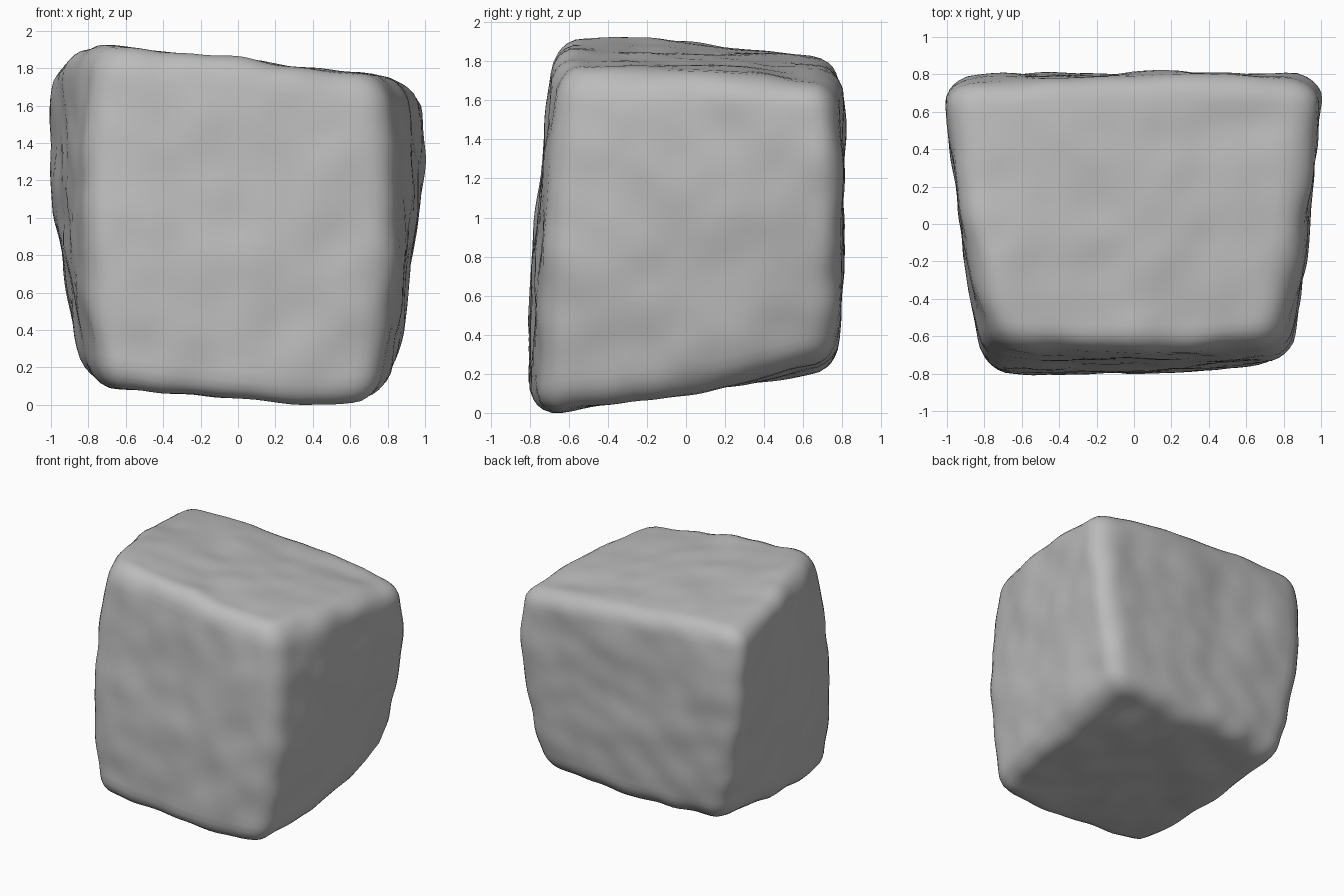
import bpy
import bmesh
from mathutils import Vector, noise

old = bpy.data.objects.get("Cube")
if old:
    bpy.data.objects.remove(old, do_unlink=True)

# Leaning block corners: -x/+x, front/back, bottom/top
CORNERS = {
    (-1, -1, -1): (-0.75, -0.83, 0.03), (1, -1, -1): (0.76, -0.75, -0.08),
    (-1, 1, -1): (-0.84, 0.75, 0.17), (1, 1, -1): (0.82, 0.77, 0.22),
    (-1, -1, 1): (-0.76, -0.66, 1.91), (1, -1, 1): (0.80, -0.66, 1.71),
    (-1, 1, 1): (-1.03, 0.77, 1.80), (1, 1, 1): (1.01, 0.78, 1.65),
}
ROUND = 0.16
TRIM = 0.05


def rounded(p):
    """Pull a point of the unit cube onto a cube with rounded edges and worn corners."""
    limit = 1 - ROUND
    core = Vector([max(-limit, min(limit, c)) for c in p])
    q = core + (p - core).normalized() * ROUND
    return q * (1 - TRIM * (q.x * q.y * q.z) ** 2)


def place(p):
    """Blend the eight corners, with the faces bowed outward."""
    out = Vector()
    for sign, corner in CORNERS.items():
        weight = 1.0
        for s, c in zip(sign, p):
            weight *= (1 + s * c) / 2
        out += weight * Vector(corner)
    bow = Vector([1 - c * c for c in p])
    out.x += p.x * (0.06 * bow.z + 0.02 * bow.y)
    out.y += p.y * (0.02 * bow.z + 0.02 * bow.x)
    out.z += p.z * (0.01 * bow.x + 0.01 * bow.y)
    return out


def roughness(p):
    """Broad dents plus smaller chips, as a distance along the normal."""
    dents = noise.noise(p * 2.2 + Vector((4, 1, 7)))
    chips = noise.noise(p * 4.7 + Vector((2, 9, 3)))
    return 0.02 * dents + 0.015 * chips


# Rough stone block
bm = bmesh.new()
bmesh.ops.create_cube(bm, size=2)
bmesh.ops.subdivide_edges(bm, edges=bm.edges[:], cuts=31, use_grid_fill=True)
for v in bm.verts:
    v.co = place(rounded(v.co))
bm.normal_update()
offsets = [(v, v.normal * roughness(v.co)) for v in bm.verts]
for v, offset in offsets:
    v.co += offset

# Rest the block on the ground
ground = min(v.co.z for v in bm.verts)
bmesh.ops.translate(bm, verts=bm.verts[:], vec=(0, 0, -ground))
for f in bm.faces:
    f.smooth = True

mesh = bpy.data.meshes.new("stone_block")
bm.to_mesh(mesh)
bm.free()
block = bpy.data.objects.new("stone_block", mesh)
bpy.context.collection.objects.link(block)

# Plain grey stone
grey = (0.5, 0.5, 0.5, 1)
stone = bpy.data.materials.new("grey_stone")
stone.use_nodes = True
stone.diffuse_color = grey
stone.node_tree.nodes["Principled BSDF"].inputs["Base Color"].default_value = grey
mesh.materials.append(stone)
